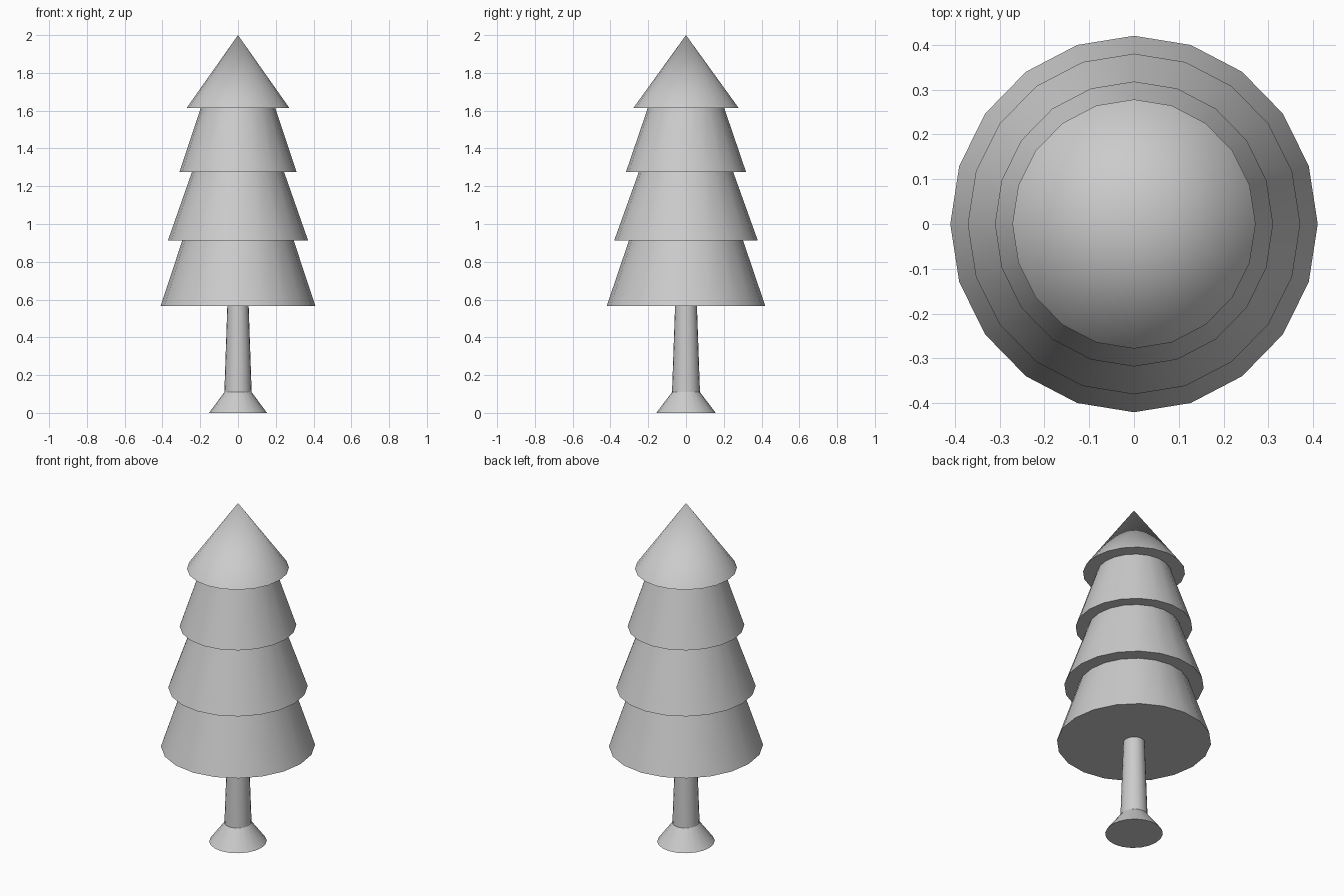
import bpy, bmesh
from math import cos, sin, tau, radians

if "Cube" in bpy.data.objects:
    bpy.data.objects.remove(bpy.data.objects["Cube"])

SIDES = 20
SX, SY = 0.41, 0.42      # the plan is slightly wider in y than in x


def lathe(name, profile):
    """Closed, slightly oval solid of revolution from (radius in y, z) points."""
    bm = bmesh.new()
    rings = []
    for r, z in profile:
        if r == 0:
            rings.append([bm.verts.new((0, 0, z))])
        else:
            rings.append([bm.verts.new((r * SX / SY * cos(tau * i / SIDES),
                                        r * sin(tau * i / SIDES), z))
                          for i in range(SIDES)])
    for a, b in zip(rings, rings[1:]):
        for i in range(SIDES):
            j = (i + 1) % SIDES
            if len(b) == 1:
                bm.faces.new((a[i], a[j], b[0]))
            else:
                bm.faces.new((a[i], a[j], b[j], b[i]))
    bm.faces.new(rings[0][::-1])
    if len(rings[-1]) > 1:
        bm.faces.new(rings[-1])
    bmesh.ops.recalc_face_normals(bm, faces=bm.faces)
    mesh = bpy.data.meshes.new(name)
    bm.to_mesh(mesh)
    bm.free()
    obj = bpy.data.objects.new(name, mesh)
    bpy.context.collection.objects.link(obj)
    bpy.ops.object.select_all(action='DESELECT')
    obj.select_set(True)
    bpy.context.view_layer.objects.active = obj
    bpy.ops.object.shade_smooth_by_angle(angle=radians(30))
    return obj


# Trunk with flared foot
lathe("trunk", [(0.157, 0), (0.074, 0.11), (0.058, 0.565)])

# Foliage tiers: bottom radius, bottom z, top radius, top z
tiers = [(0.42, 0.565, 0.302, 0.913),
         (0.38, 0.913, 0.25, 1.275),
         (0.318, 1.275, 0.202, 1.615),
         (0.278, 1.615, 0, 2.0)]
for n, (r0, z0, r1, z1) in enumerate(tiers, 1):
    lathe(f"foliage_tier_{n}", [(r0, z0), (r1, z1)])
